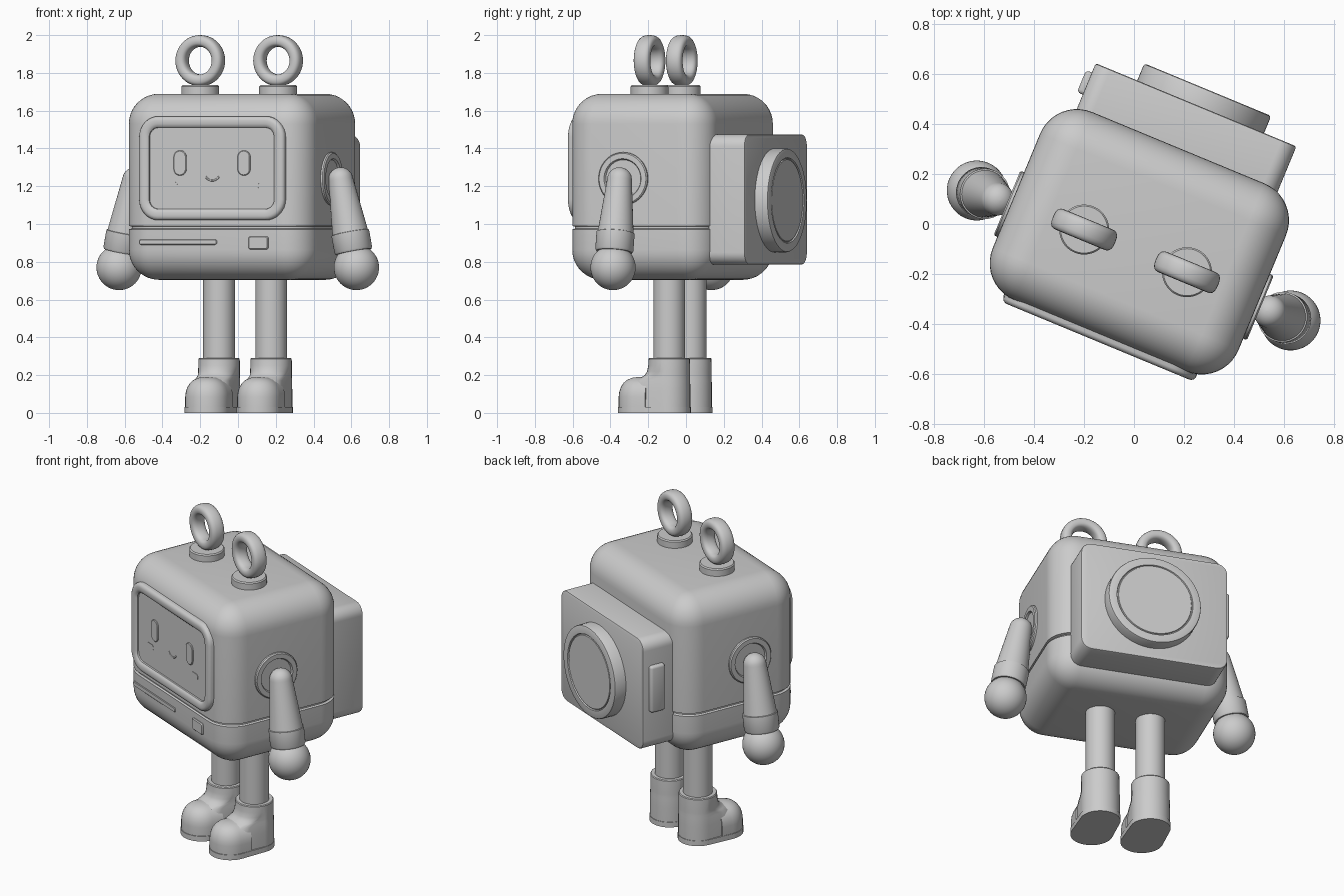
import bpy, bmesh
from math import pi, sin, cos, copysign
from mathutils import Matrix, Vector

if "Cube" in bpy.data.objects:
    bpy.data.objects.remove(bpy.data.objects["Cube"])

# The whole figure is turned about z; parts are built facing -y around x = 0
WORLD = Matrix.Rotation(-pi / 8, 4, 'Z') @ Matrix.Translation((0.047, 0, 0))


def finish(name, bm, mat=Matrix()):
    bmesh.ops.transform(bm, matrix=WORLD @ mat, verts=bm.verts)
    bmesh.ops.recalc_face_normals(bm, faces=bm.faces)
    for f in bm.faces:
        f.smooth = True
    for e in bm.edges:
        e.smooth = e.calc_face_angle(0) < 0.6
    me = bpy.data.meshes.new(name)
    bm.to_mesh(me)
    bm.free()
    ob = bpy.data.objects.new(name, me)
    bpy.context.collection.objects.link(ob)
    return ob


def loft(loops, closed=False):
    bm = bmesh.new()
    rings = [[bm.verts.new(p) for p in loop] for loop in loops]
    n = len(rings[0])
    pairs = list(zip(rings, rings[1:])) + ([(rings[-1], rings[0])] if closed else [])
    for a, b in pairs:
        for i in range(n):
            j = (i + 1) % n
            bm.faces.new((a[i], a[j], b[j], b[i]))
    if not closed:
        bm.faces.new(rings[0])
        bm.faces.new(rings[-1])
    return bm


def lathe(profile, n=48):
    return loft([[(r * cos(2 * pi * i / n), r * sin(2 * pi * i / n), h) for i in range(n)]
                 for r, h in profile])


def round_rect(w, h, r, x, y, z, n=8):
    pts = []
    for k, (sx, sz) in enumerate(((1, 1), (-1, 1), (-1, -1), (1, -1))):
        for i in range(n + 1):
            a = (k + i / n) * pi / 2
            pts.append((x + sx * (w / 2 - r) + r * cos(a), y, z + sz * (h / 2 - r) + r * sin(a)))
    return pts


def panel(name, w, h, r, x, z, steps):
    """Rounded rectangle stepped along y: steps are (inset, y)."""
    finish(name, loft([round_rect(w - 2 * i, h - 2 * i, max(r - i, 0.006), x, y, z)
                       for i, y in steps]))


def stadium(rb, rf, e, z, n=16):
    back = [(rb * cos(pi * i / n), rb * sin(pi * i / n), z) for i in range(n + 1)]
    front = [(-rf * cos(pi * i / n), -e - rf * sin(pi * i / n), z) for i in range(n + 1)]
    return back + front


# Body: rounded box with a groove between upper and lower shell
bm = bmesh.new()
bmesh.ops.create_cube(bm, size=1, matrix=Matrix.Translation((0, -0.0575, 1.197))
                      @ Matrix.Diagonal((1.066, 0.815, 0.985, 1)))
bmesh.ops.bevel(bm, geom=bm.edges[:], offset=0.16, segments=10, profile=0.5, affect='EDGES')
for z in (0.990, 0.986, 0.976, 0.972):
    bmesh.ops.bisect_plane(bm, geom=bm.verts[:] + bm.edges[:] + bm.faces[:],
                           plane_co=(0, 0, z), plane_no=(0, 0, 1))
for v in bm.verts:
    if 0.974 < v.co.z < 0.988:
        v.co.x *= 0.975
        v.co.y = -0.0575 + (v.co.y + 0.0575) * 0.97
finish("body", bm)

# Screen with raised rim
panel("screen", 0.834, 0.55, 0.11, 0, 1.295,
      [(0, -0.43), (0, -0.474), (0.004, -0.483), (0.013, -0.489), (0.022, -0.491),
       (0.040, -0.490), (0.052, -0.486), (0.059, -0.479), (0.060, -0.470)])

# Face and front controls
for s in (-1, 1):
    side = "left" if s < 0 else "right"
    panel(side + "_eye", 0.072, 0.133, 0.035, s * 0.183, 1.323, [(0, -0.468), (0, -0.474), (0.004, -0.477)])
    panel(side + "_cheek", 0.07, 0.036, 0.017, s * 0.234, 1.205, [(0, -0.468), (0, -0.472)])
smile = []
for k in range(13):
    a = pi * (1.18 + 0.64 * k / 12)
    smile.append([((0.045 + 0.005 * cos(b)) * cos(a), -0.470 - 0.003 * sin(b),
                   1.275 + (0.045 + 0.005 * cos(b)) * sin(a))
                  for b in [2 * pi * i / 8 for i in range(8)]])
finish("mouth", loft(smile))
panel("slot", 0.446, 0.028, 0.013, -0.197, 0.904, [(0, -0.44), (0, -0.468), (0.003, -0.471)])
panel("front_button", 0.114, 0.07, 0.015, 0.264, 0.90, [(0, -0.44), (0, -0.470), (0.005, -0.475)])

# Backpack with round cover and side button
panel("backpack", 0.87, 0.69, 0.065, 0, 1.13,
      [(0.006, 0.325), (0, 0.331), (0, 0.526), (0.003, 0.533), (0.010, 0.536)])
to_y = Matrix.Rotation(-pi / 2, 4, 'X')
finish("backpack_cover",
       lathe([(0.275, 0.52), (0.275, 0.60), (0.272, 0.607), (0.265, 0.61), (0.226, 0.61),
              (0.223, 0.602), (0.219, 0.602), (0.216, 0.608), (0.002, 0.608)], 64),
       Matrix.Translation((0.02, 0, 1.125)) @ to_y)
bm = bmesh.new()
bmesh.ops.create_cube(bm, size=1, matrix=Matrix.Translation((-0.43, 0.448, 1.17))
                      @ Matrix.Diagonal((0.06, 0.096, 0.29, 1)))
bmesh.ops.bevel(bm, geom=bm.edges[:], offset=0.015, segments=3, profile=0.5, affect='EDGES')
finish("backpack_button", bm)

for s in (-1, 1):
    side = "left" if s < 0 else "right"

    # Antenna ring on a round base
    finish(side + "_antenna_base",
           lathe([(0.1, 1.67), (0.1, 1.728), (0.094, 1.735), (0.002, 1.735)]),
           Matrix.Translation((s * 0.223, -0.097, 0)))
    loops = []
    for k in range(48):
        a = 2 * pi * k / 48
        loop = []
        for i in range(20):
            b = 2 * pi * i / 20
            r = 0.104 + 0.031 * copysign(abs(cos(b)) ** 0.75, cos(b))
            loop.append((r * cos(a), 0.044 * copysign(abs(sin(b)) ** 0.75, sin(b)), r * sin(a)))
        loops.append(loop)
    finish(side + "_antenna_ring", loft(loops, True), Matrix.Translation((s * 0.223, -0.097, 1.865)))

    # Shoulder socket
    finish(side + "_shoulder",
           lathe([(0.14, 0.48), (0.14, 0.543), (0.134, 0.549), (0.106, 0.549),
                  (0.1, 0.538), (0.002, 0.538)]),
           Matrix.Translation((0, -0.117, 1.24)) @ Matrix.Rotation(s * pi / 2, 4, 'Y'))

    # Tapered arm with cuff, and ball hand
    top, hand = Vector((s * 0.59, -0.117, 1.235)), Vector((s * 0.68, -0.117, 0.77))
    aim = (hand - top).to_track_quat('Z', 'Y').to_matrix().to_4x4()
    dome = [(0.065 * sin(a) + 0.0005, -0.065 * cos(a)) for a in [pi / 2 * i / 8 for i in range(9)]]
    finish(side + "_arm",
           lathe(dome + [(0.095, 0.285), (0.101, 0.287), (0.101, 0.38), (0.095, 0.39), (0.06, 0.39)]),
           Matrix.Translation(top) @ aim)
    bm = bmesh.new()
    bmesh.ops.create_uvsphere(bm, u_segments=40, v_segments=24, radius=0.12)
    finish(side + "_hand", bm, Matrix.Translation(hand))

    # Leg
    foot = Matrix.Translation((s * 0.149, -0.015, 0))
    finish(side + "_leg", lathe([(0.084, 0.2), (0.084, 0.76)]), foot)

    # Boot: sole, shaft flowing into the foot, and domed toe cap
    finish(side + "_sole", loft([stadium(0.115, 0.121, 0.163, z) for z in (0, 0.032)]), foot)
    finish(side + "_boot_shaft", loft([stadium(*p) for p in (
        (0.112, 0.108, 0.10, 0.032), (0.112, 0.105, 0.10, 0.12), (0.111, 0.098, 0.09, 0.17),
        (0.110, 0.098, 0.055, 0.188), (0.110, 0.101, 0.030, 0.200), (0.110, 0.106, 0.012, 0.220),
        (0.110, 0.110, 0.001, 0.250), (0.109, 0.109, 0, 0.286), (0.105, 0.105, 0, 0.291),
        (0.08, 0.08, 0, 0.291))]), foot)
    bm = loft([stadium(rf, rf, 0.163, z) for rf, z in (
        (0.117, 0.03), (0.117, 0.085), (0.114, 0.11), (0.106, 0.135), (0.092, 0.158),
        (0.072, 0.175), (0.045, 0.186), (0.01, 0.19))])
    bmesh.ops.bisect_plane(bm, geom=bm.verts[:] + bm.edges[:] + bm.faces[:],
                           plane_co=(0, -0.09, 0), plane_no=(0, 1, 0), clear_outer=True)
    bmesh.ops.holes_fill(bm, edges=[e for e in bm.edges if e.is_boundary], sides=0)
    finish(side + "_toe_cap", bm, foot)
